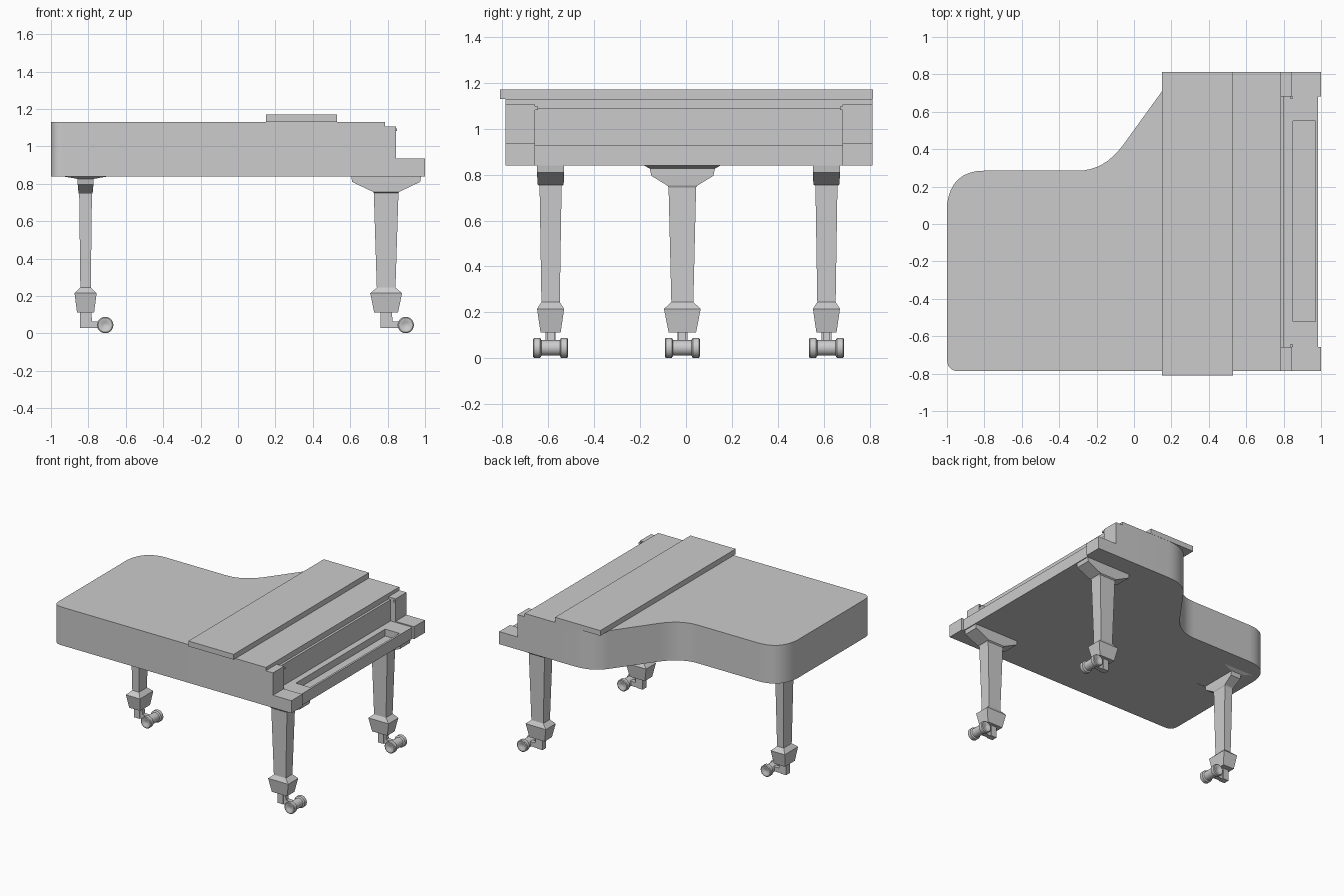
import bpy, bmesh, math
from mathutils import Vector

if "Cube" in bpy.data.objects:
    bpy.data.objects.remove(bpy.data.objects["Cube"])


def finish(name, bm, smooth=None):
    bmesh.ops.recalc_face_normals(bm, faces=bm.faces)
    me = bpy.data.meshes.new(name)
    bm.to_mesh(me)
    bm.free()
    ob = bpy.data.objects.new(name, me)
    bpy.context.collection.objects.link(ob)
    if smooth:
        bpy.ops.object.select_all(action='DESELECT')
        ob.select_set(True)
        bpy.context.view_layer.objects.active = ob
        bpy.ops.object.shade_smooth_by_angle(angle=math.radians(smooth))
    return ob


def loft(name, rings, smooth=None):
    """Skin a stack of equal-length point rings and cap both ends."""
    bm = bmesh.new()
    vs = [[bm.verts.new(p) for p in r] for r in rings]
    n = len(rings[0])
    for a, b in zip(vs, vs[1:]):
        for i in range(n):
            j = (i + 1) % n
            bm.faces.new((a[i], a[j], b[j], b[i]))
    bm.faces.new(vs[0][::-1])
    bm.faces.new(vs[-1])
    return finish(name, bm, smooth)


def rect(cx, cy, hx, hy, z):
    return [(cx + sx * hx, cy + sy * hy, z)
            for sx, sy in ((-1, -1), (1, -1), (1, 1), (-1, 1))]


def box(name, x0, x1, y0, y1, z0, z1):
    cx, cy, hx, hy = (x0 + x1) / 2, (y0 + y1) / 2, (x1 - x0) / 2, (y1 - y0) / 2
    return loft(name, [rect(cx, cy, hx, hy, z) for z in (z0, z1)])


def bend(a, c, b, n=8):
    """Quadratic curve from a to b, pulled towards c."""
    a, b, c = Vector(a), Vector(b), Vector(c)
    return [((1 - t) ** 2 * a + 2 * t * (1 - t) * c + t * t * b)
            for t in (i / n for i in range(n + 1))]


Y0, Y1 = -0.787, 0.813      # case sides
K0, K1 = -0.657, 0.683      # keyboard opening between the cheeks
BOT, TOP = 0.84, 1.13

# Case with curved side
outline = [Vector((0.785, Y1))]
outline += bend((0.37, Y1), (0.225, Y1), (0.15, 0.71))
outline += bend((-0.06, 0.42), (-0.16, 0.285), (-0.30, 0.285))
outline += bend((-0.80, 0.285), (-0.98, 0.285), (-1.0, 0.10))
outline += bend((-1.0, Y0 + 0.065), (-1.0, Y0), (-0.935, Y0), 5)
outline += [Vector((0.785, Y0))]
loft("case", [[(p.x, p.y, z) for p in outline] for z in (BOT, TOP)], 35)

# Folded lid panel lying across the top
box("folded_lid_panel", 0.15, 0.53, -0.81, 0.814, TOP, 1.17)

# Stepped cheeks either side of the keyboard
step = [(0.785, BOT), (1.0, BOT), (1.0, 0.935), (0.845, 0.935),
        (0.845, 1.105), (0.785, 1.105)]
for side, ya, yb in (("left", Y0, K0), ("right", K1, Y1)):
    loft(side + "_cheek", [[(x, y, z) for x, z in step] for y in (ya, yb)])

# Fallboard and its pivot pins
box("fallboard", 0.785, 0.803, K0, K1, 0.92, 1.088)
for side, ya, yb in (("left", K0, K0 + 0.012), ("right", K1 - 0.012, K1)):
    box(side + "_fallboard_pin", 0.835, 0.849, ya, yb, 1.082, 1.096)

# Key bed: floor, back shelf, front rail and end blocks round the trough
box("key_bed", 0.785, 0.985, K0, K1, BOT, 0.875)
box("key_shelf", 0.785, 0.85, K0, K1, 0.875, 0.927)
box("key_rail", 0.97, 0.985, K0, K1, 0.875, 0.927)
box("left_key_block", 0.85, 0.97, K0, -0.52, 0.875, 0.927)
box("right_key_block", 0.85, 0.97, 0.552, K1, 0.875, 0.927)

# Legs: half width in x, half width in y, height
front_sections = [(0.187, 0.059, 0.842), (0.182, 0.059, 0.81),
                  (0.07, 0.057, 0.757), (0.066, 0.048, 0.75),
                  (0.05, 0.04, 0.245), (0.085, 0.059, 0.215),
                  (0.064, 0.044, 0.113)]
rear_sections = [(0.135, 0.17, 0.842), (0.042, 0.142, 0.826),
                 (0.042, 0.135, 0.795), (0.038, 0.065, 0.752),
                 (0.034, 0.06, 0.745), (0.028, 0.048, 0.245),
                 (0.059, 0.08, 0.215), (0.046, 0.06, 0.113)]


def caster(name, cx, cy):
    # Stem and arm, then a pair of wheels on a thick barrel
    box(name + "_stem", cx - 0.03, cx + 0.016, cy - 0.022, cy + 0.022, 0.03, 0.115)
    arm = [(0.016, 0.03), (0.09, 0.03), (0.09, 0.065), (0.035, 0.065),
           (0.03, 0.115), (0.016, 0.115)]
    loft(name + "_arm", [[(cx + x, cy + y, z) for x, z in arm]
                         for y in (-0.016, 0.016)])
    half = [(0.012, 0.069), (0.02, 0.074), (0.038, 0.076), (0.044, 0.072),
            (0.044, 0.046), (0.034, 0.04)]
    profile = [(r, -y) for r, y in half] + [(r, y) for r, y in half[::-1]]
    n = 20
    loft(name + "_wheels",
         [[(cx + 0.105 + r * math.cos(2 * math.pi * i / n), cy + y,
            0.045 + r * math.sin(2 * math.pi * i / n)) for i in range(n)]
          for r, y in profile], 35)


for name, cx, cy, sections in (("front_left", 0.792, -0.59, front_sections),
                               ("front_right", 0.792, 0.612, front_sections),
                               ("rear", -0.815, -0.016, rear_sections)):
    loft(name + "_leg", [rect(cx, cy, *s) for s in sections])
    caster(name + "_caster", cx, cy)
